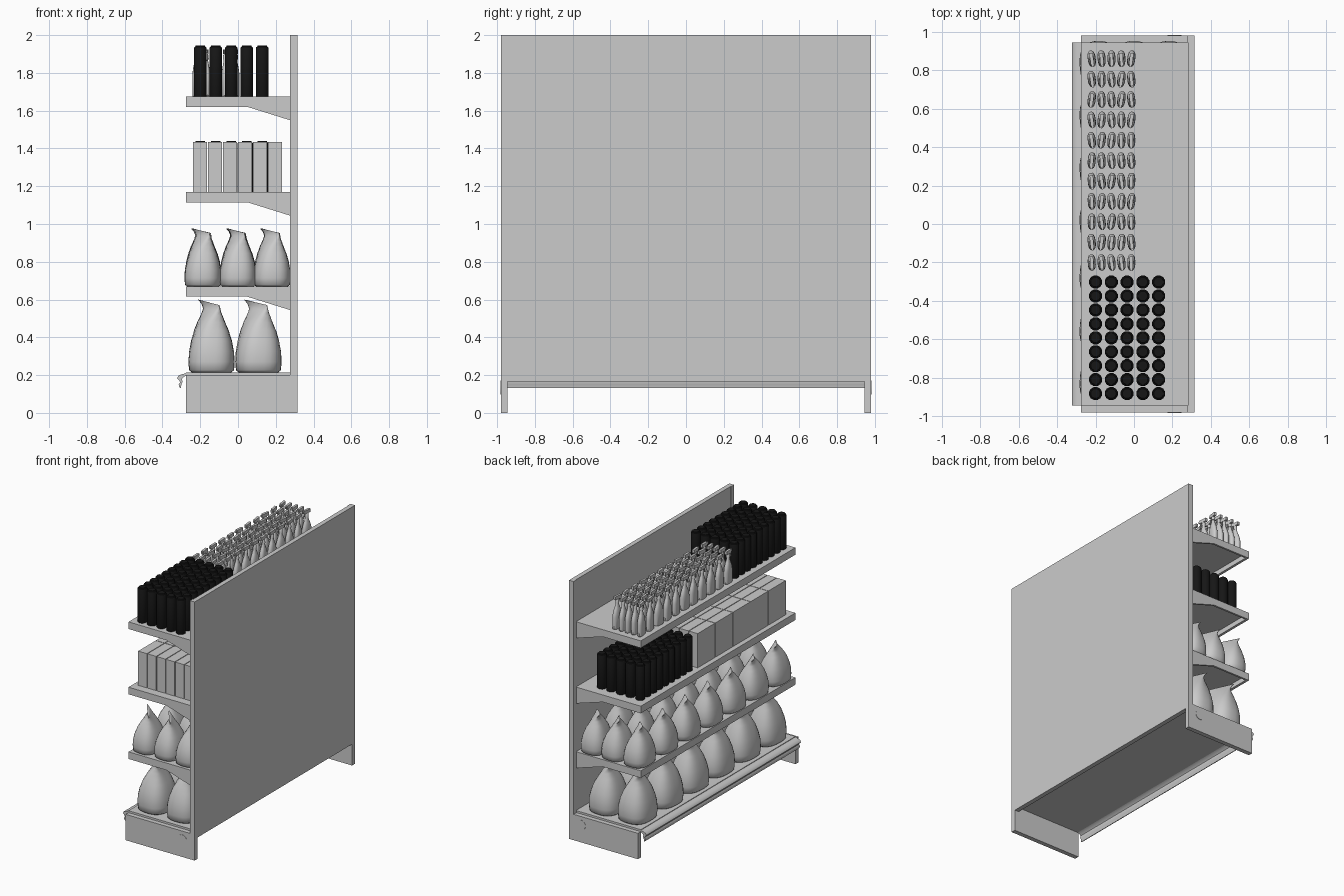
import bpy, bmesh, math, random
from mathutils import Matrix, Vector

if "Cube" in bpy.data.objects:
    bpy.data.objects.remove(bpy.data.objects["Cube"])

random.seed(4)


def finish(name, bm, smooth=None, mat=None):
    bmesh.ops.recalc_face_normals(bm, faces=bm.faces[:])
    me = bpy.data.meshes.new(name)
    bm.to_mesh(me)
    bm.free()
    ob = bpy.data.objects.new(name, me)
    bpy.context.collection.objects.link(ob)
    if mat:
        me.materials.append(mat)
    if smooth:
        bpy.ops.object.select_all(action='DESELECT')
        ob.select_set(True)
        bpy.context.view_layer.objects.active = ob
        bpy.ops.object.shade_smooth_by_angle(angle=math.radians(smooth))
    return ob


def add_box(bm, x0, x1, y0, y1, z0, z1):
    m = Matrix.Translation(((x0 + x1) / 2, (y0 + y1) / 2, (z0 + z1) / 2))
    bmesh.ops.create_cube(bm, size=1, matrix=m @ Matrix.Diagonal((x1 - x0, y1 - y0, z1 - z0, 1)))


def box(name, *dims):
    bm = bmesh.new()
    add_box(bm, *dims)
    return finish(name, bm)


def add_profile(bm, pts, y0, y1):
    """Extrude an x-z outline along y."""
    f = bm.faces.new([bm.verts.new((x, y0, z)) for x, z in pts])
    r = bmesh.ops.extrude_face_region(bm, geom=[f])
    vs = [g for g in r['geom'] if isinstance(g, bmesh.types.BMVert)]
    bmesh.ops.translate(bm, verts=vs, vec=(0, y1 - y0, 0))


def add_loft(bm, rings, n, power=2.0, lean=0.0):
    """Stack superellipse rings (z, rx, ry, twist degrees, x shift)."""
    loops = []
    top = rings[-1][0]
    for z, rx, ry, tw, dx in rings:
        loop = []
        for i in range(n):
            a = 2 * math.pi * (i + 0.5) / n
            c, s = math.cos(a), math.sin(a)
            x = rx * math.copysign(abs(c) ** (2 / power), c)
            y = ry * math.copysign(abs(s) ** (2 / power), s)
            v = Matrix.Rotation(math.radians(tw), 3, 'Z') @ Vector((x, y, z))
            v.z -= lean * v.x * (z / top) ** 4
            v.x += dx
            loop.append(bm.verts.new(v))
        loops.append(loop)
    for a, b in zip(loops, loops[1:]):
        for i in range(n):
            j = (i + 1) % n
            bm.faces.new((a[i], a[j], b[j], b[i]))
    bm.faces.new(loops[0][::-1])
    bm.faces.new(loops[-1])


def stock(src, xs, ys, z, turn=0.0):
    """Fill a grid with linked copies of one product."""
    spots = [(x, y) for x in xs for y in ys]
    for k, (x, y) in enumerate(spots):
        ob = src if k == 0 else src.copy()
        if k:
            bpy.context.collection.objects.link(ob)
        ob.location = (x, y, z)
        ob.rotation_euler.z = math.radians(random.uniform(-turn, turn))


def spread(a, b, n):
    return [a + (b - a) * i / (n - 1) for i in range(n)]


# back panel with end posts reaching the floor
box("back_panel", 0.28, 0.315, -0.945, 0.945, 0.165, 2.0)
for side, s in (("front", -1), ("rear", 1)):
    y0, y1 = sorted((s * 0.945, s * 0.98))
    box(side + "_upright", 0.275, 0.315, y0, y1, 0.2, 2.0)
    box(side + "_base_end", -0.275, 0.315, y0, y1, 0, 0.2)
    # round plug on the base end
    bm = bmesh.new()
    bmesh.ops.create_cone(bm, cap_ends=True, segments=32, radius1=0.037, radius2=0.037, depth=0.004,
                          matrix=Matrix.Translation((0.21, s * 0.98, 0.135)) @ Matrix.Rotation(math.pi / 2, 4, 'X'))
    finish(side + "_base_plug", bm, 30)

# base deck and wavy front label rail
box("base_deck", -0.275, 0.28, -0.945, 0.945, 0.198, 0.215)
bm = bmesh.new()
outer = [(-0.27, 0.212), (-0.295, 0.205), (-0.315, 0.198), (-0.322, 0.183), (-0.312, 0.172),
         (-0.306, 0.162), (-0.314, 0.15), (-0.31, 0.134)]
inner = [(-0.302, 0.132), (-0.3, 0.15), (-0.293, 0.164), (-0.297, 0.18), (-0.285, 0.192), (-0.27, 0.198)]
add_profile(bm, outer + inner, -0.945, 0.945)
finish("base_label_rail", bm, 50)

# three shelves: plate, front lip and tapered end brackets
for i, z in enumerate((0.67, 1.17, 1.675)):
    bm = bmesh.new()
    add_box(bm, -0.275, 0.28, -0.945, 0.945, z - 0.018, z)
    add_box(bm, -0.275, -0.255, -0.945, 0.945, z - 0.055, z - 0.018)
    tri = [(-0.255, z - 0.018), (-0.255, z - 0.055), (0.05, z - 0.055), (0.28, z - 0.127), (0.28, z - 0.018)]
    for y0 in (-0.945, 0.93):
        add_profile(bm, tri, y0, y0 + 0.015)
    finish(f"shelf_{i + 1}", bm)


# pinched, twisted bags
def bag(name, h, rx, ry):
    shape = [(0, .86, .86, 0, 0), (.03, .97, .96, 0, 0), (.15, 1, 1, 0, 0), (.3, .97, 1, 2, 0),
             (.45, .88, .93, 5, 0), (.6, .73, .82, 10, 0), (.72, .55, .70, 17, 0), (.82, .36, .60, 25, .02),
             (.89, .20, .55, 31, .02), (.95, .10, .58, 36, -.03), (1, .05, .62, 40, -.12)]
    bm = bmesh.new()
    add_loft(bm, [(z * h, a * rx, b * ry, t, d * rx) for z, a, b, t, d in shape], 28, 2.6, 0.25)
    return finish(name, bm, 50)


stock(bag("large_bag", 0.37, 0.122, 0.142), (-0.14, 0.108), spread(-0.785, 0.79, 6), 0.215, 4)
stock(bag("small_bag", 0.295, 0.098, 0.122), (-0.185, 0.0, 0.18), spread(-0.82, 0.83, 7), 0.67, 4)

# cartons on the third shelf
carton = box("carton", -0.037, 0.037, -0.106, 0.106, 0, 0.265)
stock(carton, spread(-0.2, 0.197, 6), spread(-0.775, 0.09, 5), 1.17)

# black canisters on third and top shelves
black = bpy.data.materials.new("canister_black")
black.diffuse_color = (0.008, 0.008, 0.008, 1)
black.use_nodes = True
black.node_tree.nodes["Principled BSDF"].inputs["Base Color"].default_value = black.diffuse_color
for name, y0, y1, z in (("upper_canister", -0.882, -0.302, 1.675), ("lower_canister", 0.265, 0.845, 1.17)):
    bm = bmesh.new()
    add_loft(bm, [(t, r, r, 0, 0) for t, r in
                  ((0, .033), (.004, .035), (.255, .035), (.262, .032), (.264, .027), (.27, .025))], 12)
    stock(finish(name, bm, 40, black), spread(-0.2, 0.128, 5), spread(y0, y1, 9), z)

# trigger spray bottles: flattened body, neck, head, nozzle and trigger
bm = bmesh.new()
add_loft(bm, [(0, .018, .038, 0, 0), (.005, .021, .043, 0, 0), (.09, .021, .043, 0, 0), (.125, .02, .036, 0, 0),
              (.155, .016, .024, 0, 0), (.18, .011, .014, 0, 0), (.2, .01, .011, 0, 0)], 16, 2.5)
add_loft(bm, [(.195, .014, .014, 0, 0), (.218, .013, .013, 0, 0), (.225, .009, .009, 0, 0)], 12)
add_box(bm, -.009, .009, -.032, .03, .225, .25)
add_box(bm, -.006, .006, -.044, -.032, .231, .245)
f = [(-.018, .226), (-.027, .226), (-.037, .192), (-.031, .19)]
for a, b in zip(f, f[1:] + f[:1]):
    bm.faces.new([bm.verts.new((x, y, z)) for x, (y, z) in ((-.005, a), (-.005, b), (.005, b), (.005, a))])
for x in (-.005, .005):
    bm.faces.new([bm.verts.new((x, y, z)) for y, z in f])
bmesh.ops.remove_doubles(bm, verts=bm.verts[:], dist=1e-5)
stock(finish("spray_bottle", bm, 35), spread(-0.22, -0.014, 5), spread(-0.2, 0.86, 11), 1.675, 9)
